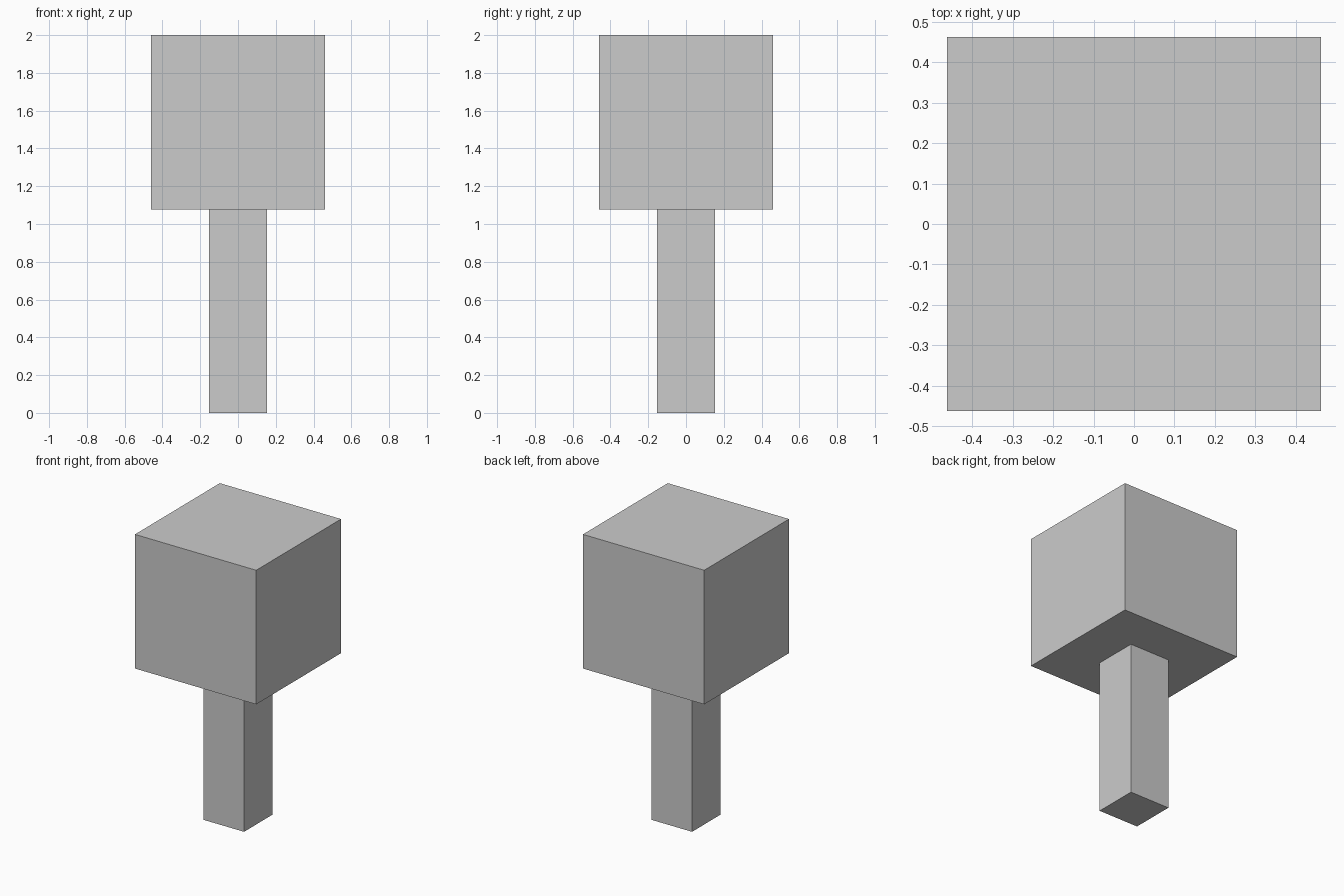
import bpy

if "Cube" in bpy.data.objects:
    bpy.data.objects.remove(bpy.data.objects["Cube"])

U = 2 / 26  # grid unit: the model is 26 units tall


def box(name, width, z0, z1):
    bpy.ops.mesh.primitive_cube_add(size=1, location=(0, 0, (z0 + z1) / 2 * U))
    obj = bpy.context.object
    obj.name = name
    obj.scale = (width * U, width * U, (z1 - z0) * U)
    bpy.ops.object.transform_apply(location=False, rotation=False, scale=True)
    return obj


# Square post
box("trunk", 4, 0, 14)
# Cube on top
box("crown", 12, 14, 26)
